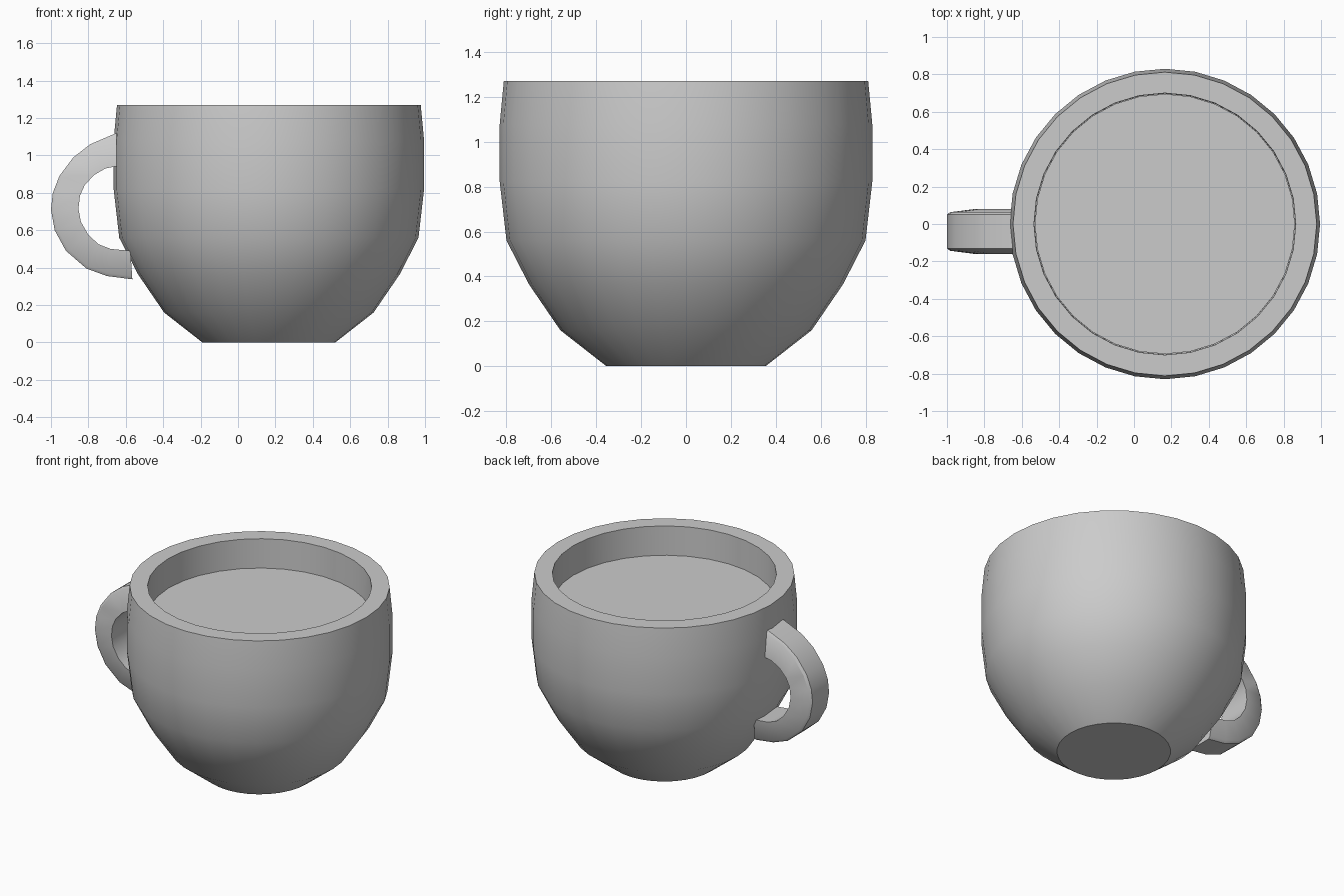
import bpy, bmesh, math

if "Cube" in bpy.data.objects:
    bpy.data.objects.remove(bpy.data.objects["Cube"])

CX = 0.165    # cup axis
SIDES = 32


def finish(name, bm):
    bmesh.ops.recalc_face_normals(bm, faces=bm.faces)
    mesh = bpy.data.meshes.new(name)
    bm.to_mesh(mesh)
    bm.free()
    ob = bpy.data.objects.new(name, mesh)
    bpy.context.collection.objects.link(ob)
    bpy.ops.object.select_all(action='DESELECT')
    ob.select_set(True)
    bpy.context.view_layer.objects.active = ob
    bpy.ops.object.shade_smooth_by_angle(angle=math.radians(32))
    return ob


def loft(name, rings):
    """Bridge closed rings of points and cap both ends."""
    bm = bmesh.new()
    loops = [[bm.verts.new(p) for p in ring] for ring in rings]
    n = len(loops[0])
    for a, b in zip(loops, loops[1:]):
        for i in range(n):
            j = (i + 1) % n
            bm.faces.new((a[i], a[j], b[j], b[i]))
    bm.faces.new(loops[0][::-1])
    bm.faces.new(loops[-1])
    return finish(name, bm)


def circle(r, z):
    return [(CX + r * math.cos(2 * math.pi * i / SIDES),
             r * math.sin(2 * math.pi * i / SIDES), z) for i in range(SIDES)]


# Cup body: outside, rim, and inner wall, closed just below the drink
profile = [(0.355, 0), (0.56, 0.16), (0.70, 0.365), (0.80, 0.56), (0.83, 0.82),
           (0.83, 1.08), (0.812, 1.27), (0.70, 1.27), (0.697, 1.06)]
loft("cup_body", [circle(r, z) for r, z in profile])

# Drink surface
bm = bmesh.new()
bm.faces.new([bm.verts.new(p) for p in circle(0.695, 1.07)])
drink = finish("drink", bm)

# Handle: paired outer and inner outline points, narrower on the outside
outer = [(-0.65, 1.12), (-0.79, 1.06), (-0.88, 0.99), (-0.955, 0.89),
         (-0.99, 0.80), (-1.0, 0.71), (-0.98, 0.60), (-0.92, 0.49),
         (-0.81, 0.395), (-0.70, 0.355), (-0.565, 0.338)]
inner = [(-0.65, 0.942), (-0.71, 0.93), (-0.77, 0.895), (-0.82, 0.84),
         (-0.845, 0.785), (-0.853, 0.715), (-0.84, 0.645), (-0.80, 0.575),
         (-0.745, 0.525), (-0.68, 0.50), (-0.575, 0.49)]
CY = -0.04
section = [(0, 0.09), (0.11, 0.103), (1, 0.12)]   # depth fraction, half width
rings = []
for (ox, oz), (ix, iz) in zip(outer, inner):
    side = [(ox + (ix - ox) * t, w, oz + (iz - oz) * t) for t, w in section]
    rings.append([(x, CY + w, z) for x, w, z in side] +
                 [(x, CY - w, z) for x, w, z in reversed(side)])
loft("handle", rings)
